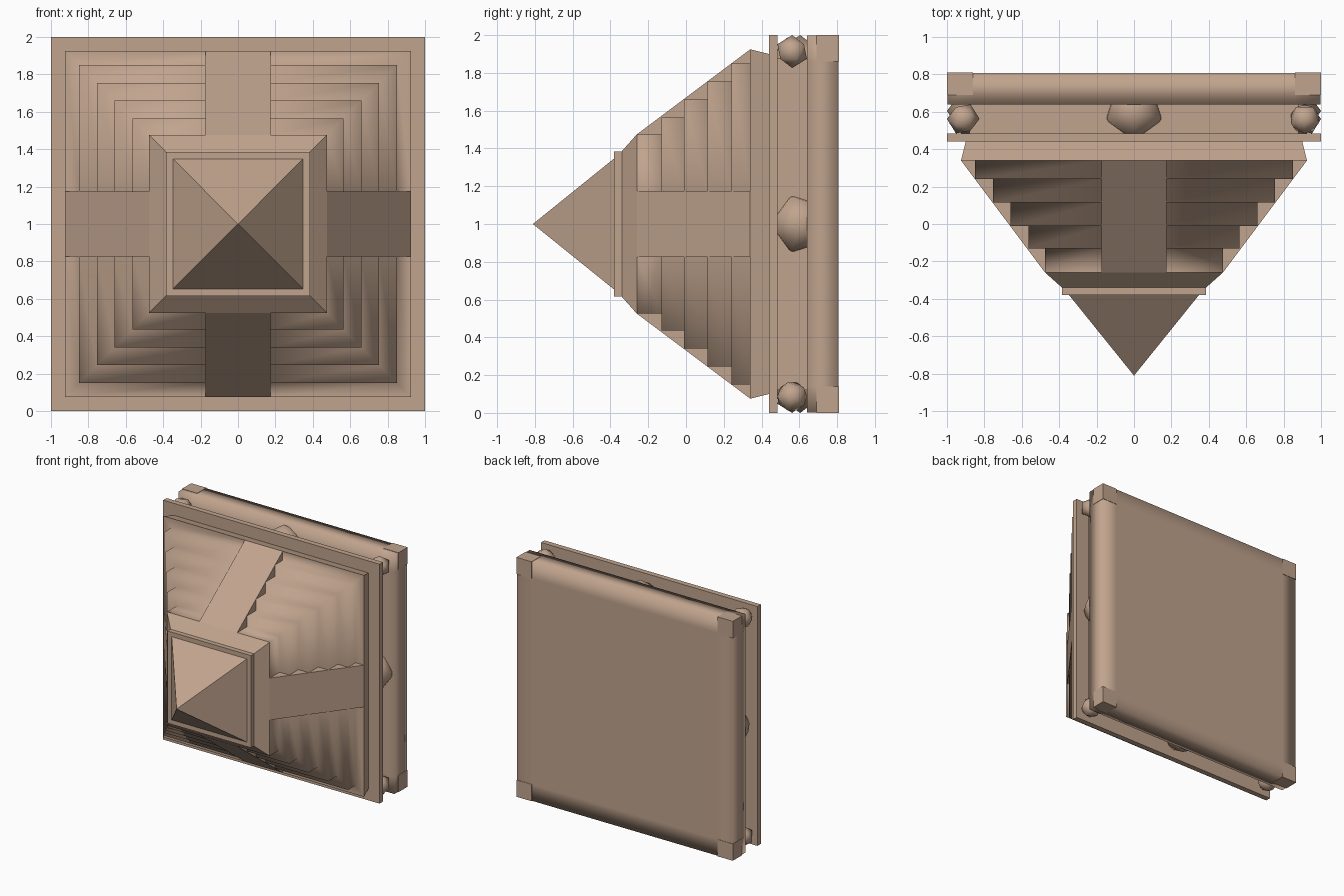
import bpy, bmesh, math
from mathutils import Matrix, Vector

if "Cube" in bpy.data.objects:
    bpy.data.objects.remove(bpy.data.objects["Cube"])

stone = bpy.data.materials.new("tan_stone")
stone.diffuse_color = (0.53, 0.37, 0.27, 1)
stone.use_nodes = True
stone.node_tree.nodes["Principled BSDF"].inputs["Base Color"].default_value = stone.diffuse_color
CENTRE = Vector((0, 0, 1))


def finish(bm, name, smooth=False):
    bmesh.ops.recalc_face_normals(bm, faces=bm.faces)
    for f in bm.faces:
        f.smooth = smooth
    me = bpy.data.meshes.new(name)
    bm.to_mesh(me)
    bm.free()
    me.materials.append(stone)
    ob = bpy.data.objects.new(name, me)
    bpy.context.collection.objects.link(ob)
    return ob


def quarter(k):
    return Matrix.Rotation(k * math.pi / 2, 4, 'Y')


def square_loft(name, profile, split=None, smooth=False, caps=(True, True)):
    """Square rings of half-size r at depth y, centred on the y axis."""
    bm = bmesh.new()
    rings = []
    for r, y in profile:
        along = [-r] + ([-min(split, r * .98), min(split, r * .98)] if split else [])
        ring = []
        for k in range(4):
            m = quarter(k)
            ring += [bm.verts.new(m @ Vector((a, y, r)) + CENTRE) for a in along]
        rings.append(ring)
    n = len(rings[0])
    for a, b in zip(rings, rings[1:]):
        for i in range(n):
            j = (i + 1) % n
            bm.faces.new((a[i], a[j], b[j], b[i]))
    if caps[0]:
        bm.faces.new(rings[0])
    if caps[1]:
        bm.faces.new(rings[-1])
    bmesh.ops.remove_doubles(bm, verts=bm.verts, dist=1e-5)
    return finish(bm, name, smooth)


# Front spike and its chamfered cap
square_loft("spike", [(0.0005, -0.81), (0.348, -0.379)])
square_loft("spike_cap", [(0.385, -0.38), (0.385, -0.34), (0.475, -0.26)])

# Stepped tiers
levels = [-0.26, -0.13, -0.01, 0.115, 0.24, 0.34]
radii = [0.475, 0.565, 0.66, 0.755, 0.85]
steps = []
for i, r in enumerate(radii):
    steps += [(r, levels[i]), (r, levels[i + 1])]
steps.append((0.925, 0.34))
square_loft("stepped_tiers", steps, split=0.175, smooth=True, caps=(False, False))
square_loft("tier_base", [(0.925, 0.34), (0.9, 0.44)], caps=(False, True))

# Four ramps over the steps
for k in range(4):
    bm = bmesh.new()
    section = [(0.4, -0.26), (0.475, -0.26), (0.925, 0.34), (0.4, 0.34)]
    sides = [[bm.verts.new(quarter(k) @ Vector((x, y, r)) + CENTRE) for r, y in section]
             for x in (-0.175, 0.175)]
    for s in sides:
        bm.faces.new(s)
    for i in range(4):
        j = (i + 1) % 4
        bm.faces.new((sides[0][i], sides[0][j], sides[1][j], sides[1][i]))
    finish(bm, f"ramp_{k}")

# Front frame, recessed band and back slab
square_loft("front_frame", [(1.0, 0.44), (1.0, 0.485)])
square_loft("recessed_band", [(0.88, 0.48), (0.88, 0.645)], split=0.3)
square_loft("back_slab", [(0.86, 0.64), (0.997, 0.64), (0.997, 0.807), (0.86, 0.807)],
            split=0.86, smooth=True)


# Corner blocks on the slab, gem studs in the groove
def stud(name, loc, radius, turn):
    bm = bmesh.new()
    bmesh.ops.create_icosphere(bm, subdivisions=1, radius=radius)
    bmesh.ops.rotate(bm, verts=bm.verts, matrix=Matrix.Rotation(-math.pi / 2, 3, 'Z'))
    bmesh.ops.transform(bm, verts=bm.verts, matrix=turn)
    bmesh.ops.translate(bm, verts=bm.verts, vec=loc)
    finish(bm, name, True)


for k in range(4):
    m = quarter(k)
    bm = bmesh.new()
    bmesh.ops.create_cube(bm, size=1)
    bmesh.ops.scale(bm, verts=bm.verts, vec=(0.14, 0.12, 0.14))
    bmesh.ops.translate(bm, verts=bm.verts, vec=m @ Vector((0.93, 0.75, 0.93)) + CENTRE)
    finish(bm, f"corner_block_{k}", False)
    stud(f"corner_stud_{k}", m @ Vector((0.913, 0.562, 0.913)) + CENTRE, 0.087, m)
    stud(f"side_stud_{k}", m @ Vector((0, 0.605, 0.83)) + CENTRE, 0.17, m)
